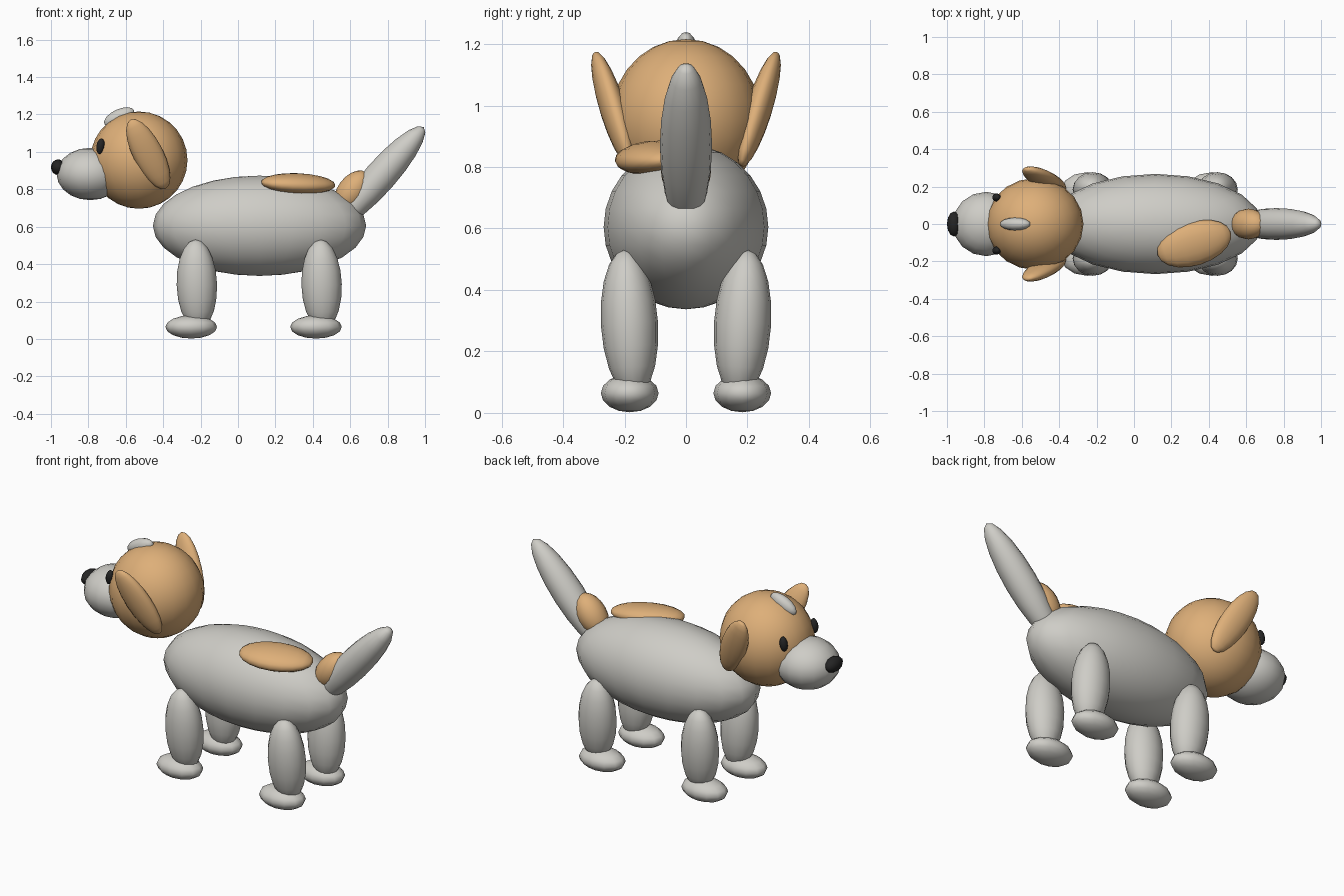
import bpy, math
from mathutils import Vector, Matrix

if "Cube" in bpy.data.objects:
    bpy.data.objects.remove(bpy.data.objects["Cube"])


def material(name, rgb):
    m = bpy.data.materials.new(name)
    m.diffuse_color = (*rgb, 1)
    m.use_nodes = True
    m.node_tree.nodes["Principled BSDF"].inputs["Base Color"].default_value = m.diffuse_color
    return m


WHITE = material("warm_white", (0.62, 0.61, 0.57))
TAN = material("tan_fur", (0.73, 0.43, 0.19))
BLACK = material("soft_black", (0.018, 0.018, 0.018))


def ellipsoid(name, center, radii, mat, axis=(0, 0, 1), side=(0, 1, 0), seg=16, rings=10):
    """Smooth ellipsoid: radii z runs along axis, radii y roughly along side."""
    bpy.ops.mesh.primitive_uv_sphere_add(segments=seg, ring_count=rings, radius=1)
    ob = bpy.context.object
    ob.name = name
    z = Vector(axis).normalized()
    s = Vector(side)
    y = (s - s.dot(z) * z).normalized()
    x = y.cross(z)
    rot = Matrix((x, y, z)).transposed().to_4x4()
    ob.data.transform(Matrix.Translation(center) @ rot @ Matrix.Diagonal((*radii, 1)))
    ob.data.materials.append(mat)
    bpy.ops.object.shade_smooth()
    return ob


# Body with saddle patch
ellipsoid("body", (0.115, 0, 0.605), (0.57, 0.268, 0.268), WHITE, seg=20, rings=14)
ellipsoid("back_patch", (0.322, -0.105, 0.83), (0.118, 0.055, 0.205), TAN,
          axis=(0.94, 0.3, -0.03), side=(0, -0.14, 1))

# Head, muzzle, nose and forehead spot
ellipsoid("head", (-0.53, 0, 0.956), (0.26, 0.245, 0.26), TAN, seg=20, rings=14)
ellipsoid("muzzle", (-0.79, 0, 0.882), (0.18, 0.172, 0.14), WHITE)
ellipsoid("nose", (-0.962, 0, 0.918), (0.038, 0.067, 0.042), BLACK, seg=12, rings=8)
ellipsoid("forehead_spot", (-0.635, 0, 1.185), (0.043, 0.035, 0.088), WHITE,
          axis=(0.9, 0, 0.42), seg=12, rings=8)

# Paired ears, eyes, legs and paws
for s, tag in ((-1, "right"), (1, "left")):
    ellipsoid("ear_" + tag, (-0.48, s * 0.238, 0.988), (0.08, 0.042, 0.215), TAN,
              axis=(-0.18, s * 0.11, 0.35))
    ellipsoid("eye_" + tag, (-0.735, s * 0.142, 1.03), (0.022, 0.022, 0.042), BLACK,
              axis=(0.15, 0, 1), seg=12, rings=8)
    for x, pos in ((-0.22, "front"), (0.447, "rear")):
        ellipsoid(f"{pos}_leg_{tag}", (x, s * 0.184, 0.29), (0.108, 0.093, 0.242), WHITE,
                  axis=(-0.03, s * 0.06, 1))
        ellipsoid(f"{pos}_paw_{tag}", (x - 0.03, s * 0.183, 0.064), (0.138, 0.094, 0.062),
                  WHITE, seg=12, rings=8)

# Tail with tan root
ellipsoid("tail", (0.762, 0, 0.87), (0.085, 0.085, 0.35), WHITE, axis=(0.66, 0, 0.75))
ellipsoid("tail_root", (0.612, 0, 0.79), (0.08, 0.082, 0.125), TAN, axis=(0.6, 0, 0.8))
